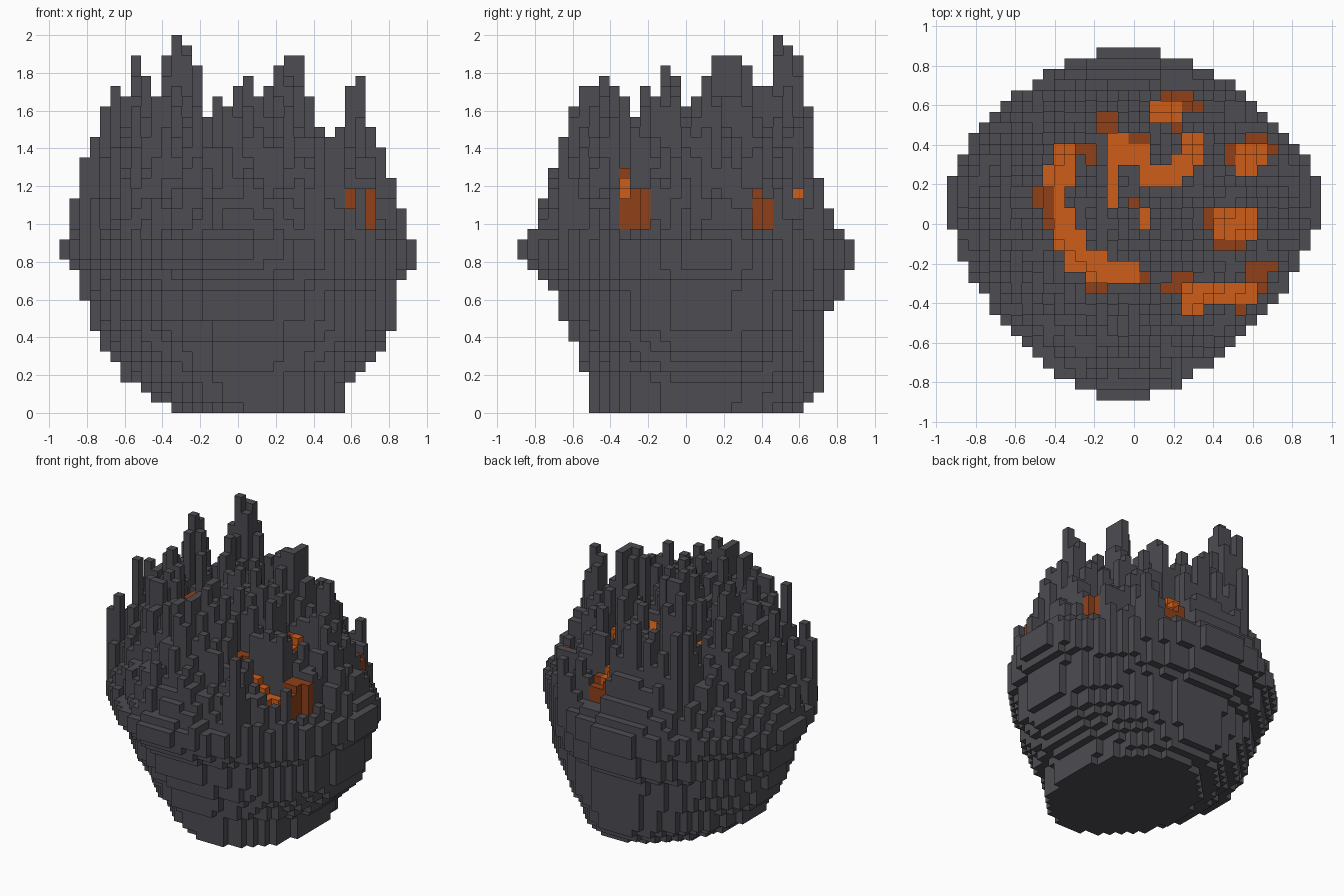
import bpy
import bmesh
import random

cube = bpy.data.objects.get("Cube")
if cube:
    bpy.data.objects.remove(cube, do_unlink=True)

random.seed(11)
NX, NY, NZ = 35, 33, 37
CELL = 2 / NZ
BELT = 16                       # widest layer
BELT_CENTRE = (16.5, 19)        # cell where its widest lines cross
AROUND = ((1, 0), (-1, 0), (0, 1), (0, -1))


def material(name, color):
    m = bpy.data.materials.new(name)
    m.use_nodes = True
    m.diffuse_color = (*color, 1)
    m.node_tree.nodes["Principled BSDF"].inputs["Base Color"].default_value = (*color, 1)
    return m


MATERIALS = [
    material("charcoal_rock", (0.075, 0.072, 0.084)),
    material("bright_lava", (0.62, 0.11, 0.01)),
    material("cooling_lava", (0.28, 0.052, 0.01)),
]
ROCK, LAVA, EMBER = range(3)

# Skyline limits in cells, across the width and along the depth
SKY_X = [17, 21, 25, 27, 30, 32, 31, 35, 33, 31, 35, 37, 36, 34, 29, 31, 30, 32,
         33, 31, 32, 34, 35, 35, 31, 28, 27, 28, 32, 33, 28, 26, 23, 20, 17]
SKY_Y = [17, 18, 21, 24, 27, 30, 32, 32, 33, 32, 31, 29, 32, 31, 34, 33, 30,
         31, 33, 35, 35, 35, 34, 32, 32, 37, 36, 35, 30, 23, 20, 18, 17]

# Underside outline: layer, x start, x end, y start, y end
BOWL = [(0, 11, 28, 7, 28), (1, 9, 28, 7, 29), (3, 6, 29, 7, 30),
        (5, 5, 31, 6, 30), (8, 3, 33, 5, 30), (10, 3, 32, 4, 31),
        (12, 2, 33, 3, 32), (14, 1, 35, 1, 33), (15, 0, 35, 0, 33),
        (BELT, 0, 35, 0, 33)]

# Lava pools and their cooling rims as cell boxes: x start, x end, y start, y end
POOLS = [(10, 12, 20, 24), (9, 11, 20, 22), (10, 11, 18, 20), (10, 12, 16, 18),
         (10, 13, 14, 16), (11, 15, 12, 14), (13, 18, 11, 13),
         (15, 17, 22, 25), (15, 16, 18, 22), (16, 19, 22, 24), (18, 22, 20, 22),
         (21, 23, 21, 23), (22, 24, 22, 25), (18, 19, 16, 18), (19, 22, 26, 28),
         (27, 29, 21, 22), (27, 30, 22, 24), (25, 29, 15, 18),
         (22, 29, 9, 11), (22, 24, 8, 9)]
RIMS = [(8, 10, 18, 20), (9, 10, 16, 18), (12, 14, 23, 24), (13, 14, 22, 23),
        (14, 16, 25, 27), (16, 19, 24, 25), (20, 23, 28, 29), (22, 24, 27, 28),
        (21, 22, 25, 26), (28, 30, 24, 25), (30, 31, 23, 24), (26, 27, 22, 24),
        (24, 25, 16, 18), (25, 28, 14, 15), (28, 31, 12, 13), (28, 30, 11, 12),
        (29, 30, 10, 11), (21, 23, 11, 12), (20, 22, 10, 11), (27, 28, 8, 10),
        (17, 18, 18, 19), (13, 15, 10, 11), (18, 19, 11, 12)]
# Low sides where the rim lava shows through
BREACHES = [(30, 35, 10, 12), (31, 35, 12, 13), (30, 35, 24, 25), (31, 35, 23, 24),
            (20, 23, 29, 33)]


def outline(k):
    """Blend the bowl outline at layer k."""
    for a, b in zip(BOWL, BOWL[1:]):
        if a[0] <= k <= b[0]:
            t = (k - a[0]) / (b[0] - a[0])
            return [round(p + (q - p) * t) for p, q in zip(a[1:], b[1:])]


def radius(i, j, k):
    """Rounded-diamond distance from the axis at layer k, one at the outline."""
    x0, x1, y0, y1 = outlines[k]
    t = k / BELT
    cx = (x0 + x1) / 2 * (1 - t) + BELT_CENTRE[0] * t
    cy = (y0 + y1) / 2 * (1 - t) + BELT_CENTRE[1] * t
    dx, dy = i + 0.5 - cx, j + 0.5 - cy
    u = abs(dx) / (x1 - cx if dx > 0 else cx - x0)
    v = abs(dy) / (y1 - cy if dy > 0 else cy - y0)
    p = 1.62 + (0.5 * (1 - t ** 4) if dx > 0 else 0.1 * (1 - t))
    return (u ** p + v ** p) ** (1 / p)


def inside(c, boxes):
    return any(x0 <= c[0] < x1 and y0 <= c[1] < y1 for x0, x1, y0, y1 in boxes)


def neighbours(c):
    return [(c[0] + a, c[1] + b) for a, b in AROUND if (c[0] + a, c[1] + b) in high]


def raise_to(c, top):
    high[c] = max(high[c], min(top, SKY_X[c[0]], SKY_Y[c[1]]))


# Floor and top of every column
outlines = [outline(k) for k in range(BELT + 1)]
low, high, kind = {}, {}, {}
for i in range(NX):
    for j in range(NY):
        r = radius(i, j, BELT)
        if r > 1:
            continue
        c = (i, j)
        low[c] = next(k for k in range(BELT + 1) if radius(i, j, k) <= 1)
        kind[c] = LAVA if inside(c, POOLS) else EMBER if inside(c, RIMS) else ROCK
        if kind[c] == ROCK:
            dome = min(27, 16.5 + 36 * max(0, 0.97 - r))
            spread = 0.6 + 1.3 * min(1, 2.5 * (1 - r))
            top = round(dome + random.gauss(0, spread))
            high[c] = max(BELT + 1, min(top, SKY_X[i], SKY_Y[j]))
            if inside(c, BREACHES):
                high[c] = min(high[c], 18)
        else:
            high[c] = max(19, min(26, round(19 + 16 * (0.85 - r))))
            if kind[c] == EMBER and i > 27:
                high[c] = 22 if j in (11, 12) else 21

# Banks that hold the lava in
rocks = [c for c in sorted(high) if kind[c] == ROCK and not inside(c, BREACHES)]
for c in rocks:
    raise_to(c, max([high[n] + 1 for n in neighbours(c) if kind[n] != ROCK], default=0))

# Spires that reach the skyline, with stepped shoulders
for axis, sky, other in ((0, SKY_X, SKY_Y), (1, SKY_Y, SKY_X)):
    for n, peak in enumerate(sky):
        fits = [c for c in rocks if c[axis] == n and other[c[1 - axis]] >= peak]
        if fits:
            best = min(fits, key=lambda c: (other[c[1 - axis]] - peak
                                            + 4 * radius(*c, BELT) + random.random()))
            raise_to(best, peak)
            for s in neighbours(best):
                if s in rocks:
                    raise_to(s, min(peak - random.randint(1, 6), high[s] + 5))


def solid(i, j, k):
    return (i, j) in high and low[i, j] <= k < high[i, j]


# Skin the cells: each side as (step, corner offsets)
SIDES = [((1, 0, 0), ((1, 0, 0), (1, 1, 0), (1, 1, 1), (1, 0, 1))),
         ((-1, 0, 0), ((0, 0, 0), (0, 0, 1), (0, 1, 1), (0, 1, 0))),
         ((0, 1, 0), ((0, 1, 0), (0, 1, 1), (1, 1, 1), (1, 1, 0))),
         ((0, -1, 0), ((0, 0, 0), (1, 0, 0), (1, 0, 1), (0, 0, 1))),
         ((0, 0, 1), ((0, 0, 1), (1, 0, 1), (1, 1, 1), (0, 1, 1))),
         ((0, 0, -1), ((0, 0, 0), (0, 1, 0), (1, 1, 0), (1, 0, 0)))]
bm = bmesh.new()
corners = {}


def corner(p):
    if p not in corners:
        x, y, z = p
        corners[p] = bm.verts.new(((x - NX / 2) * CELL, (y - NY / 2) * CELL, z * CELL))
    return corners[p]


for (i, j), top in high.items():
    for k in range(low[i, j], top):
        for (dx, dy, dz), offsets in SIDES:
            if solid(i + dx, j + dy, k + dz):
                continue
            face = bm.faces.new([corner((i + a, j + b, k + c)) for a, b, c in offsets])
            face.material_index = kind[i, j] if k >= 18 else ROCK

mesh = bpy.data.meshes.new("volcanic_rock")
bm.to_mesh(mesh)
bm.free()
for m in MATERIALS:
    mesh.materials.append(m)
rock = bpy.data.objects.new("volcanic_rock", mesh)
bpy.context.collection.objects.link(rock)
